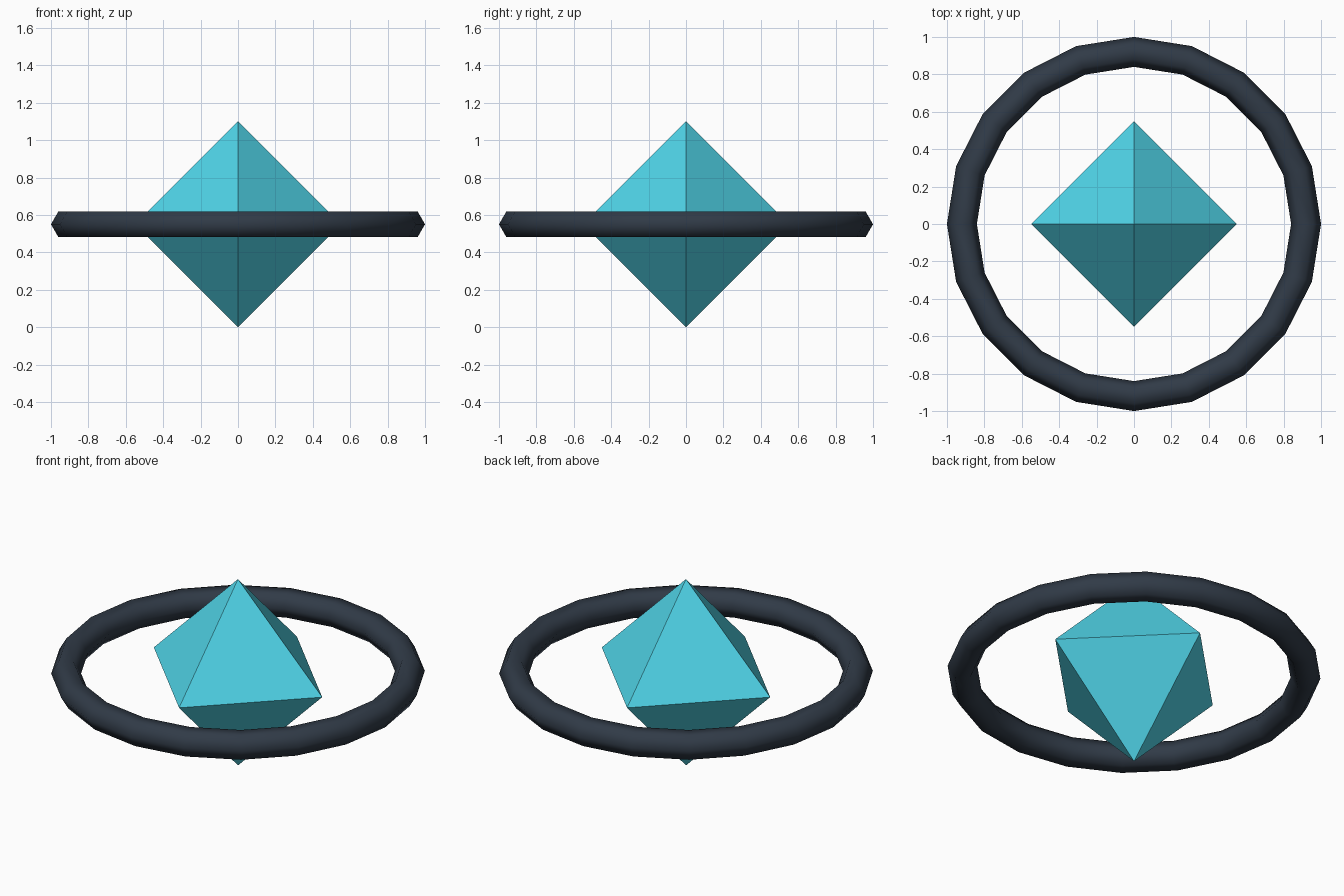
import bpy, bmesh
from mathutils import Vector

if "Cube" in bpy.data.objects:
    bpy.data.objects.remove(bpy.data.objects["Cube"])

CENTRE = Vector((0, 0, 0.55))


def colour(obj, name, rgb):
    mat = bpy.data.materials.new(name)
    mat.diffuse_color = (*rgb, 1)
    mat.use_nodes = True
    mat.node_tree.nodes["Principled BSDF"].inputs["Base Color"].default_value = mat.diffuse_color
    obj.data.materials.append(mat)


# Crystal: octahedron, the hull of six points on the axes
bm = bmesh.new()
for axis in range(3):
    for sign in (-1, 1):
        point = Vector((0, 0, 0))
        point[axis] = sign * 0.55
        bm.verts.new(point)
bmesh.ops.convex_hull(bm, input=bm.verts)
bmesh.ops.recalc_face_normals(bm, faces=bm.faces)
mesh = bpy.data.meshes.new("crystal")
bm.to_mesh(mesh)
bm.free()
crystal = bpy.data.objects.new("crystal", mesh)
crystal.location = CENTRE
bpy.context.collection.objects.link(crystal)
colour(crystal, "cyan", (0.08, 0.66, 0.81))

# Ring: 20-sided smooth torus with a six-sided tube
bpy.ops.mesh.primitive_torus_add(major_segments=20, minor_segments=6,
                                 major_radius=0.92, minor_radius=0.08,
                                 location=CENTRE)
ring = bpy.context.object
ring.name = "ring"
bpy.ops.object.shade_smooth()
colour(ring, "dark_slate", (0.03, 0.043, 0.063))
